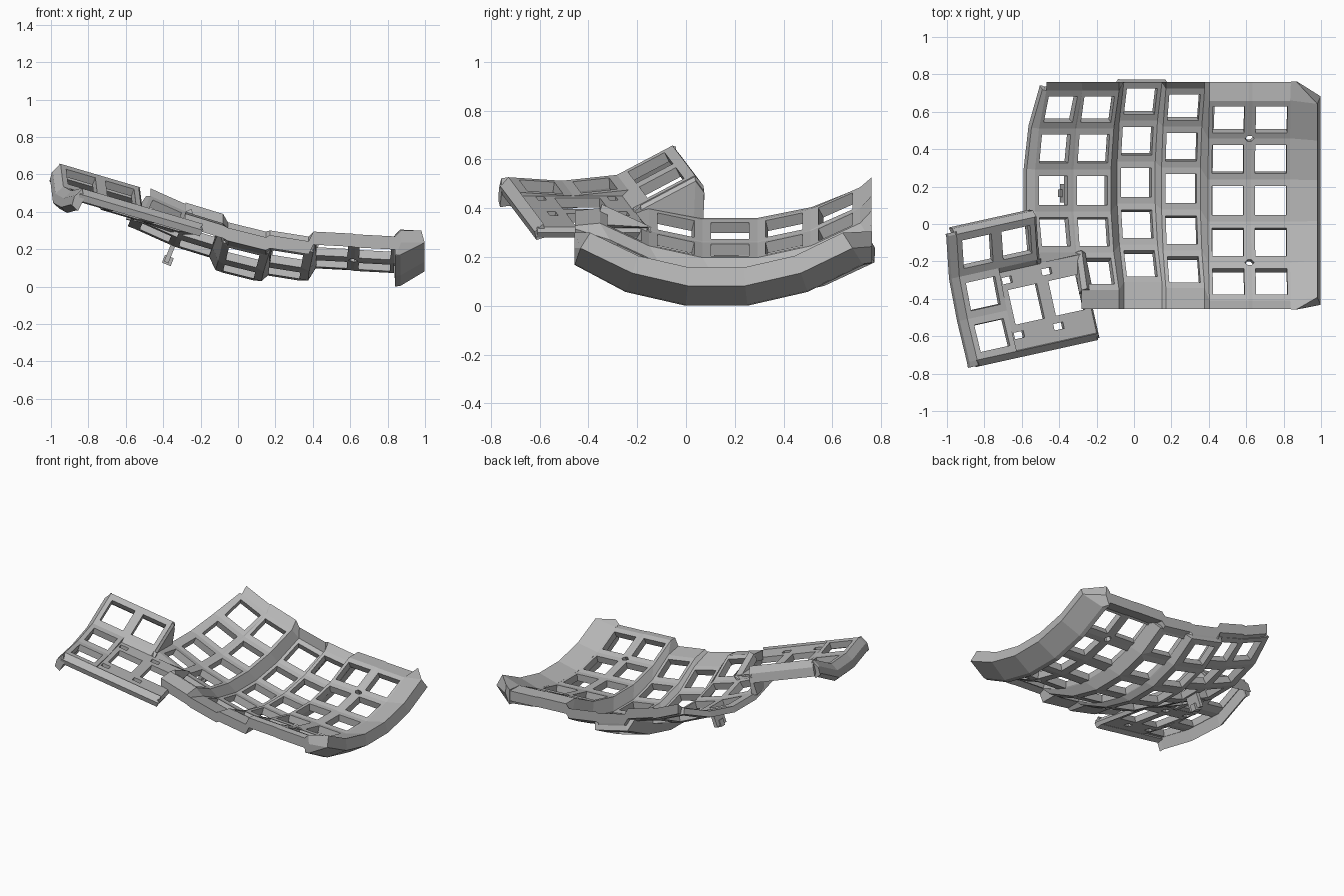
import bpy, bmesh
from math import sin, cos, radians
from mathutils import Vector, Matrix

cube = bpy.data.objects.get("Cube")
if cube:
    bpy.data.objects.remove(cube, do_unlink=True)

grey = bpy.data.materials.new("plain_grey")
grey.use_nodes = True
GREY = (0.47, 0.47, 0.47, 1)
grey.diffuse_color = GREY
grey.node_tree.nodes["Principled BSDF"].inputs["Base Color"].default_value = GREY


def make(name, faces, thickness=0.0):
    """Weld loose faces into one object; a sheet gets a thickness."""
    bm = bmesh.new()
    for face in faces:
        bm.faces.new([bm.verts.new(p) for p in face])
    bmesh.ops.remove_doubles(bm, verts=bm.verts, dist=0.0002)
    if not thickness:
        bmesh.ops.recalc_face_normals(bm, faces=bm.faces)
    mesh = bpy.data.meshes.new(name)
    bm.to_mesh(mesh)
    bm.free()
    mesh.materials.append(grey)
    obj = bpy.data.objects.new(name, mesh)
    bpy.context.collection.objects.link(obj)
    if thickness:
        mod = obj.modifiers.new("thickness", "SOLIDIFY")
        mod.thickness = thickness
        mod.offset = -1


def loft(name, sections):
    """Solid bar through a row of equal cross-sections."""
    faces = [sections[0], sections[-1]]
    n = len(sections[0])
    for a, b in zip(sections, sections[1:]):
        for k in range(n):
            faces.append([a[k], a[(k + 1) % n], b[(k + 1) % n], b[k]])
    make(name, faces)


def ring(corners, hole, cuts=()):
    """Key frame: four-sided face with a square opening and optional cut corners."""
    ends = []
    for k in range(4):
        c = corners[k]
        f = 0.07 if k in cuts else 0
        ends.append((c.lerp(corners[k - 1], f), c.lerp(corners[(k + 1) % 4], f)))
    faces = []
    for k in range(4):
        j = (k + 1) % 4
        faces.append([ends[k][1], ends[j][0], hole[j], hole[k]])
        if k in cuts:
            faces.append([ends[k][0], ends[k][1], hole[k]])
    return faces, ends


def inner(c, fx, fy):
    """Corners of a centred opening inside a quad."""
    def at(s, t):
        return c[0].lerp(c[1], s).lerp(c[3].lerp(c[2], s), t)
    return [at(fx, fy), at(1 - fx, fy), at(1 - fx, 1 - fy), at(fx, 1 - fy)]


# Curved key columns: x, y, z of the middle key, then sideways tilt
COLUMNS = [(-0.435, 0.18, 0.302, 24), (-0.225, 0.18, 0.222, 17),
           (0.01, 0.222, 0.095, 14), (0.25, 0.19, 0.087, 9),
           (0.50, 0.125, 0.135, 3), (0.73, 0.125, 0.12, 3)]
R, STEP, HALF = 1.0, 0.225, 0.105


def column_point(c, side, row, h=0.0):
    """Point on a column: sideways distance, row boundary from the middle, height."""
    x, y, z, tilt = COLUMNS[c]
    a = row * STEP
    local = Vector((side, (R - h) * sin(a), R - (R - h) * cos(a)))
    return Matrix.Rotation(radians(tilt), 3, "Y") @ local + Vector((x, y, z))


def cell_corners(c, r):
    lo, hi = r - 2.5, r - 1.5
    return [column_point(c, -HALF, lo), column_point(c, HALF, lo),
            column_point(c, HALF, hi), column_point(c, -HALF, hi)]


CUTS = {4: (2, 1), 5: (3, 0)}
sheet, ends = [], {}
for c in range(6):
    for r in range(5):
        if c == 0 and r == 0:
            continue
        corners = cell_corners(c, r)
        cuts = ()
        if c in CUTS and r != 2:
            cuts = (CUTS[c][0 if r in (0, 3) else 1],)
        faces, ends[c, r] = ring(corners, inner(corners, 0.1, 0.155), cuts)
        sheet += faces
# Webs between neighbouring columns
for (c, r), left in ends.items():
    right = ends.get((c + 1, r))
    if right:
        sheet.append([left[1][1], right[0][0], right[3][1], left[2][0]])
make("main_plate", sheet, 0.048)


# Rims along the back and the front of the plate
def rim(name, row, corners, y, lifts, first):
    sections = []
    for c in range(first, 6):
        for k in corners:
            e = cell_corners(c, row)[k]
            o = Vector((e.x, y, e.z + lifts[c]))
            sections.append([e, o, o - Vector((0, 0, 0.07)), e - Vector((0, 0, 0.05))])
    loft(name, sections)


rim("back_rim", 4, (3, 2), 0.76, [0.04, 0.05, 0.075, 0.045, 0, 0], 0)
rim("front_rim", 0, (0, 1), -0.455, [0, -0.01, 0.045, 0.02, 0, 0], 1)

# Sloping rim on the open left edge
loft("left_rim", [[column_point(0, -HALF, q), column_point(0, -HALF - width, q, -0.01),
                   column_point(0, -HALF - width, q, -0.05),
                   column_point(0, -HALF, q, -0.048)]
                  for q, width in ((-1.5, 0.045), (-0.5, 0.045), (0.5, 0.045),
                                   (1.5, 0.04), (2.5, 0.02))])

# Heavy wall on the right, with cut-off ends
WALL = [(0.835, -0.005), (0.98, 0.03), (0.998, -0.045), (0.87, -0.122), (0.84, -0.127)]


def wall_section(row):
    a = row * STEP
    return [Vector((x, min(0.76, max(-0.455, 0.125 + (R - h) * sin(a))),
                    0.12 + R - (R - h) * cos(a))) for x, h in WALL]


def wall_end(row, y):
    return [Vector((0.84 + (p.x - 0.84) * 0.2, y, p.z)) for p in wall_section(row)]


loft("right_wall", [wall_end(-2.5, -0.457)]
     + [wall_section(i - 2.5) for i in range(6)] + [wall_end(2.55, 0.762)])

# Thumb cluster frame
TURN = Matrix.Rotation(radians(12.5), 3, "Z") @ Matrix.Rotation(radians(16), 3, "Y")
ORIGIN = Vector((-0.585, -0.40, 0.42))


def thumb(u, v, w=0.0):
    return TURN @ Vector((u, v, w)) + ORIGIN


ROWS = [(-0.265, 0.015), (-0.04, 0.0), (0.19, 0.025), (0.415, 0.15)]
frames = []
for u0, u1, first in ((-0.335, -0.11, 0), (-0.11, 0.11, 2)):
    for r in range(first, 3):
        (v0, w0), (v1, w1) = ROWS[r], ROWS[r + 1]
        corners = [thumb(u0, v0, w0), thumb(u1, v0, w0), thumb(u1, v1, w1), thumb(u0, v1, w1)]
        frames += ring(corners, inner(corners, 0.13, 0.17))[0]
make("thumb_key_frames", frames, 0.045)

# Flat thumb panel: two large openings with small slots at their corners
US = [-0.11, -0.1, -0.08, -0.045, 0.085, 0.125, 0.15, 0.18, 0.315, 0.35]
VS = [-0.265, -0.2, -0.165, -0.125, 0.065, 0.1, 0.135, 0.17]
panel = []
for i, (u0, u1) in enumerate(zip(US, US[1:])):
    for j, (v0, v1) in enumerate(zip(VS, VS[1:])):
        opening = j == 3 and i in (2, 3, 6, 7)
        slot = j in (1, 5) and i in (1, 2, 5, 6)
        if not (opening or slot):
            panel.append([thumb(u0, v0), thumb(u1, v0), thumb(u1, v1), thumb(u0, v1)])
make("thumb_panel", panel, 0.04)

# Thumb cluster rims
LEFT = [(-0.335, 0), (-0.365, -0.05), (-0.365, -0.1), (-0.325, -0.12), (-0.31, -0.045)]
loft("thumb_left_rim", [[thumb(u, v, w + dw) for u, dw in LEFT]
                        for v, w in [(-0.295, 0.01)] + ROWS + [(0.43, 0.145)]])


def along_u(name, section, us):
    loft(name, [[thumb(u, v, w) for v, w in section] for u in us])


along_u("thumb_front_rim", [(-0.265, 0.015), (-0.3, -0.02), (-0.29, -0.055), (-0.25, -0.042)],
        (-0.34, 0.355))
along_u("thumb_back_rim", [(0.415, 0.15), (0.45, 0.11), (0.46, 0.05), (0.41, 0.08)],
        (-0.34, 0.12))
along_u("thumb_step", [(0.19, 0.025), (0.165, 0), (0.165, -0.04), (0.2, -0.03)],
        (-0.11, 0.13))
loft("thumb_right_rim", [[thumb(0.35, v), thumb(0.365, v, -0.02), thumb(0.355, v, -0.045),
                          thumb(0.33, v, -0.035)] for v in (-0.29, 0.17)])

# Sloping cheek joining the thumb cluster to the plate
loft("thumb_cheek", [[thumb(0.105, v, w), thumb(0.125, v, w - 0.02),
                      thumb(0.14, v, low), thumb(0.1, v, low)]
                     for v, w, low in ((0.165, 0.01, -0.045), (0.19, 0.025, -0.045),
                                       (0.415, 0.15, -0.035), (0.455, 0.1, -0.035))])
# Web between the plate corner and the thumb panel
make("thumb_web", [[thumb(0.11, 0.165, -0.005), thumb(0.35, 0.165, -0.005),
                    column_point(0, HALF, -1.5), column_point(0, -HALF - 0.04, -1.5)],
                   [thumb(0.35, 0.165, -0.005), thumb(0.35, -0.05, -0.005),
                    column_point(1, -HALF, -2.5), column_point(1, -HALF, -1.5),
                    column_point(0, HALF, -1.5)]], 0.035)


# Cable clip hanging under the plate
def block(name, centre, size, tilt):
    turn = Matrix.Rotation(radians(tilt), 3, "Y")
    sections = [[turn @ Vector((sx * size[0] / 2, sy * size[1] / 2, s * size[2] / 2))
                 + Vector(centre) for sx, sy in ((-1, -1), (1, -1), (1, 1), (-1, 1))]
                for s in (-1, 1)]
    loft(name, sections)


block("clip_stem", (-0.36, 0.165, 0.19), (0.025, 0.10, 0.13), 22)
block("clip_foot", (-0.375, 0.165, 0.14), (0.05, 0.04, 0.045), 22)
